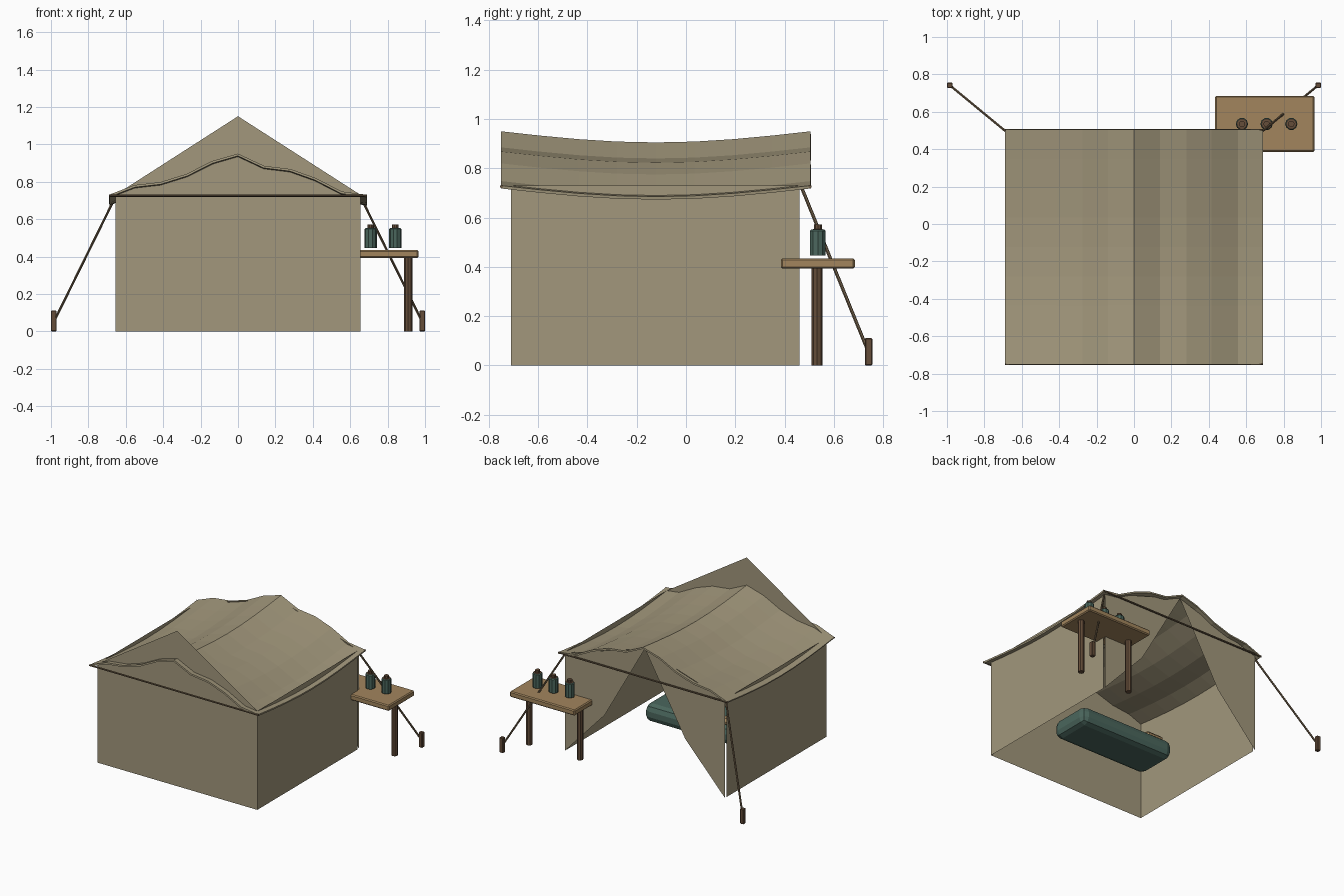
import bpy, bmesh, math
from mathutils import Vector

if "Cube" in bpy.data.objects:
    bpy.data.objects.remove(bpy.data.objects["Cube"])


def mat(name, r, g, b):
    m = bpy.data.materials.new(name)
    m.diffuse_color = (r, g, b, 1)
    m.use_nodes = True
    m.node_tree.nodes["Principled BSDF"].inputs["Base Color"].default_value = m.diffuse_color
    return m


CANVAS = mat("canvas tan", 0.36, 0.31, 0.20)
WOOD = mat("table wood", 0.36, 0.235, 0.11)
DARK = mat("dark wood", 0.13, 0.075, 0.042)
ROPE = mat("rope brown", 0.15, 0.105, 0.06)
GREEN = mat("muted green", 0.07, 0.135, 0.11)


def mesh_obj(name, verts, faces, m):
    me = bpy.data.meshes.new(name)
    me.from_pydata(verts, [], faces)
    ob = bpy.data.objects.new(name, me)
    bpy.context.collection.objects.link(ob)
    me.materials.append(m)
    return ob


def box(name, lo, hi, m, bevel=0.0, seg=1):
    bm = bmesh.new()
    bmesh.ops.create_cube(bm, size=1)
    for v in bm.verts:
        v.co = Vector([(a + b) / 2 + c * (b - a) for a, b, c in zip(lo, hi, v.co)])
    if bevel:
        bmesh.ops.bevel(bm, geom=bm.edges[:], offset=bevel, segments=seg, affect='EDGES', profile=0.5)
    ob = mesh_obj(name, [], [], m)
    bm.to_mesh(ob.data)
    bm.free()
    return ob


def rod(name, a, b, r, m, sides=6):
    a, b = Vector(a), Vector(b)
    d = b - a
    bpy.ops.mesh.primitive_cylinder_add(vertices=sides, radius=r, depth=d.length, location=(a + b) / 2)
    ob = bpy.context.object
    ob.name = name
    ob.rotation_euler = d.to_track_quat('Z', 'Y').to_euler()
    ob.data.materials.append(m)
    return ob


def lathe(name, profile, loc, m, cap_m, cap_z, sides=10):
    verts, faces = [], []
    for r, z in profile:
        for i in range(sides):
            t = 2 * math.pi * i / sides
            verts.append((loc[0] + r * math.cos(t), loc[1] + r * math.sin(t), loc[2] + z))
    for k in range(len(profile) - 1):
        for i in range(sides):
            j = (i + 1) % sides
            faces.append((k * sides + i, k * sides + j, (k + 1) * sides + j, (k + 1) * sides + i))
    faces.append(tuple(range(sides))[::-1])
    faces.append(tuple(range(len(verts) - sides, len(verts))))
    ob = mesh_obj(name, verts, faces, m)
    ob.data.materials.append(cap_m)
    for p in ob.data.polygons:
        if p.center.z > loc[2] + cap_z:
            p.material_index = 1
    return ob


# canvas walls: front with tall gable, two sides
W, YF, YB, H = 0.655, -0.71, 0.46, 0.73
mesh_obj("front_wall", [(-W, YF, 0), (W, YF, 0), (W, YF, H), (0, YF, 1.15), (-W, YF, H)],
         [(0, 1, 2, 3, 4)], CANVAS)
for s, side in ((-1, "left"), (1, "right")):
    f = (0, 1, 2, 3) if s > 0 else (3, 2, 1, 0)
    mesh_obj(side + "_wall", [(s * W, YF, 0), (s * W, YB, 0), (s * W, YB, H), (s * W, YF, H)], [f], CANVAS)
    # tied-back door flap
    f = ((0, 1, 3), (1, 2, 3)) if s > 0 else ((3, 1, 0), (3, 2, 1))
    mesh_obj(side + "_door_flap", [(0, 0.48, 0.93), (s * 0.33, 0.48, 0.35),
                                   (s * W, 0.48, 0), (s * W, 0.48, 0.725)], f, CANVAS)

# sagging rumpled roof sheet
prof = [(-0.69, 0.73), (-0.555, 0.782), (-0.415, 0.798), (-0.275, 0.842), (-0.14, 0.91), (0, 0.95),
        (0.14, 0.885), (0.28, 0.868), (0.415, 0.82), (0.555, 0.748), (0.69, 0.73)]
R0, R1, N = -0.75, 0.505, 8
verts, faces = [], []
n = len(prof)
for j in range(N + 1):
    t = j / N
    for x, z in prof:
        verts.append((x, R0 + (R1 - R0) * t, z - 0.045 * math.sin(math.pi * t)))
for j in range(N):
    for i in range(n - 1):
        a = j * n + i
        faces.append((a, a + 1, a + n + 1, a + n))
roof = mesh_obj("roof_canvas", verts, faces, CANVAS)
sol = roof.modifiers.new("thickness", 'SOLIDIFY')
sol.thickness, sol.offset = 0.012, -1

# cords across both ends
for y, nm in ((-0.748, "front"), (0.503, "back")):
    rod(nm + "_cord", (-0.69, y, 0.726), (0.69, y, 0.726), 0.007, ROPE)

# guy ropes and stakes
for s, side in ((-1, "left"), (1, "right")):
    rod(side + "_guy_rope", (s * 0.655, 0.47, 0.72), (s * 0.985, 0.742, 0.05), 0.007, ROPE)
    box(side + "_stake", (s * 0.985 - 0.015, 0.726, 0), (s * 0.985 + 0.015, 0.756, 0.112), DARK, 0.004)

# table
box("table_top", (0.433, 0.385, 0.393), (0.965, 0.685, 0.435), WOOD, 0.007)
for k, x in enumerate((0.495, 0.91)):
    rod("table_leg_%d" % (k + 1), (x, 0.532, 0), (x, 0.532, 0.395), 0.022, DARK, 8)

# bottles
for k, x in enumerate((0.577, 0.709, 0.841)):
    lathe("bottle_%d" % (k + 1),
          [(0.033, 0), (0.033, 0.1), (0.028, 0.106), (0.017, 0.107), (0.017, 0.125)],
          (x, 0.535, 0.446), GREEN, DARK, 0.1065)

# bedroll and pillow inside
box("bedroll", (-0.39, -0.375, 0.08), (0.39, -0.06, 0.21), GREEN, 0.045, 2)
box("pillow", (-0.35, -0.32, 0.2), (-0.2, -0.1, 0.25), WOOD, 0.018)
